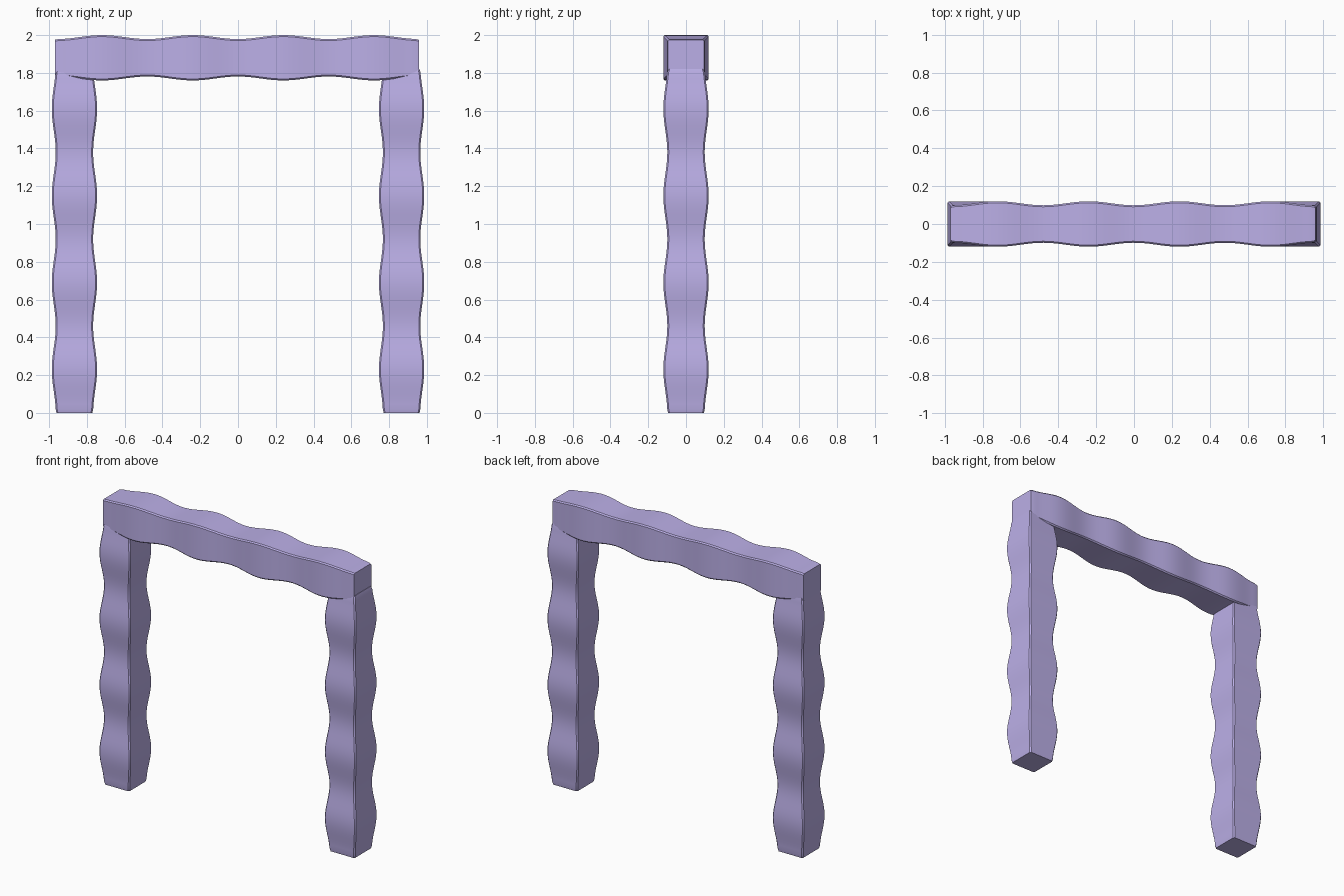
import bpy, bmesh
from math import cos, tau
from mathutils import Vector

if "Cube" in bpy.data.objects:
    bpy.data.objects.remove(bpy.data.objects["Cube"])

mat = bpy.data.materials.new("lavender")
mat.diffuse_color = (0.50, 0.43, 0.80, 1)
mat.use_nodes = True
mat.node_tree.nodes["Principled BSDF"].inputs["Base Color"].default_value = mat.diffuse_color


def wavy_post(name, start, axis, u, v, length, period, phase=0.0):
    """Square post with softened corners whose thickness ripples along its length."""
    start, axis, u, v = (Vector(p) for p in (start, axis, u, v))
    bm = bmesh.new()
    rings = []
    steps = 64
    inset = 0.02
    stations = [0] + [inset + (length - 2 * inset) * i / steps for i in range(steps + 1)] + [length]
    for i, t in enumerate(stations):
        h = 0.1095 - 0.0105 * cos(tau * (t + phase) / period)
        if i in (0, len(stations) - 1):
            h = 0.095
        c = h - 0.008
        outline = [(h, -c), (h, c), (c, h), (-c, h), (-h, c), (-h, -c), (-c, -h), (c, -h)]
        rings.append([bm.verts.new(start + axis * t + u * a + v * b) for a, b in outline])
    for r0, r1 in zip(rings, rings[1:]):
        for k in range(8):
            bm.faces.new((r0[k], r0[(k + 1) % 8], r1[(k + 1) % 8], r1[k]))
    bm.faces.new(rings[0][::-1])
    bm.faces.new(rings[-1])
    bmesh.ops.recalc_face_normals(bm, faces=bm.faces)
    me = bpy.data.meshes.new(name)
    bm.to_mesh(me)
    bm.free()
    me.materials.append(mat)
    ob = bpy.data.objects.new(name, me)
    bpy.context.collection.objects.link(ob)
    bpy.ops.object.select_all(action='DESELECT')
    ob.select_set(True)
    bpy.context.view_layer.objects.active = ob
    bpy.ops.object.shade_smooth_by_angle(angle=0.6)
    return ob


# Upright legs
for name, x in (("left_leg", -0.866), ("right_leg", 0.866)):
    wavy_post(name, (x, 0, 0), (0, 0, 1), (1, 0, 0), (0, 1, 0), 1.82, 0.46)

# Crossbeam resting on the legs
wavy_post("crossbeam", (-0.97, 0, 1.88), (1, 0, 0), (0, 1, 0), (0, 0, 1), 1.928, 0.48, -0.01)
